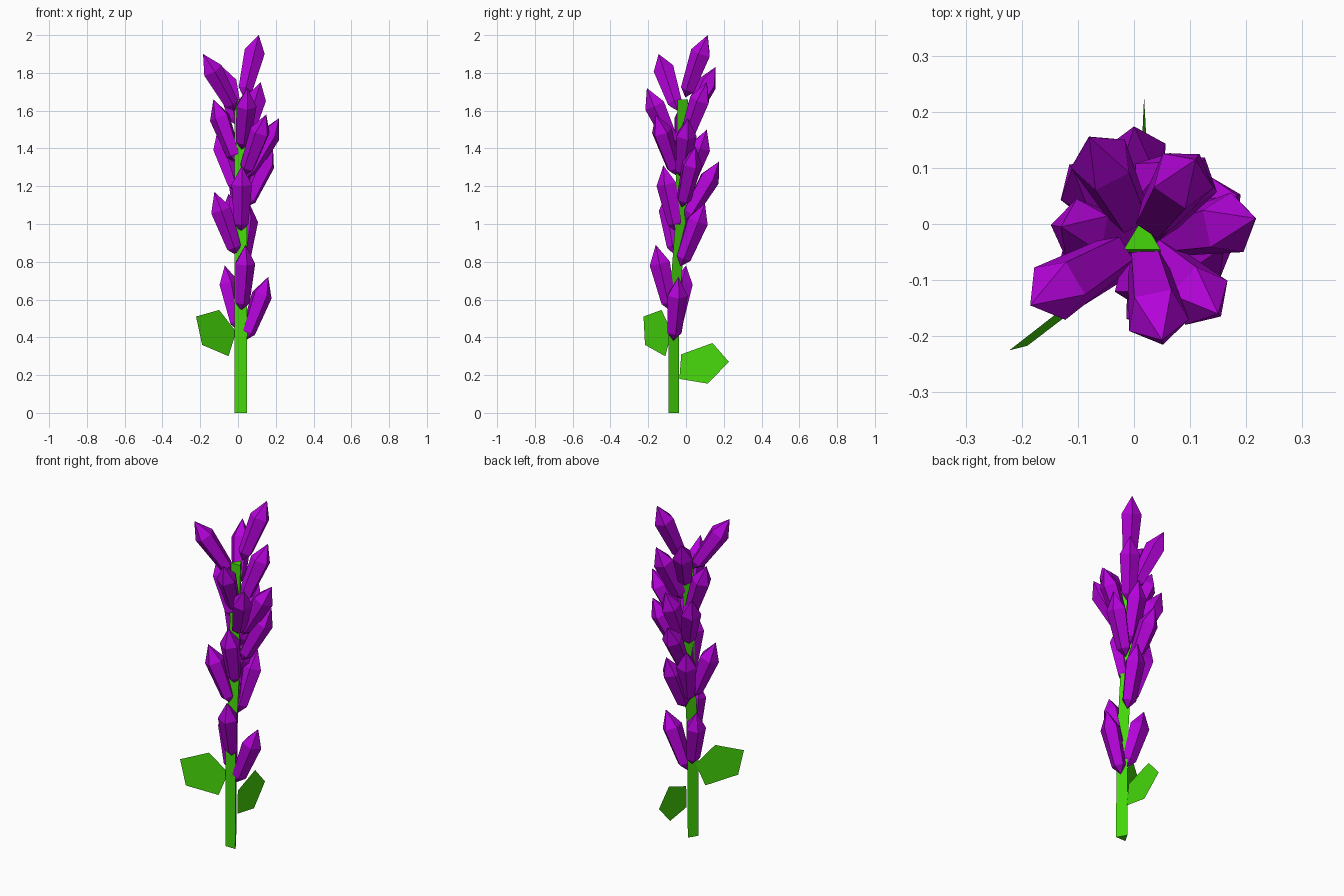
import bpy
from math import cos, sin, pi, sqrt
from mathutils import Vector

if "Cube" in bpy.data.objects:
    bpy.data.objects.remove(bpy.data.objects["Cube"])


def material(name, rgb):
    m = bpy.data.materials.new(name)
    m.diffuse_color = (*rgb, 1)
    m.use_nodes = True
    m.node_tree.nodes["Principled BSDF"].inputs["Base Color"].default_value = m.diffuse_color
    return m


green = material("leaf_green", (0.06, 0.68, 0.003))
purple = material("petal_purple", (0.46, 0.001, 0.70))


def build(name, verts, faces, mat):
    me = bpy.data.meshes.new(name)
    me.from_pydata(verts, [], faces)
    me.materials.append(mat)
    ob = bpy.data.objects.new(name, me)
    bpy.context.collection.objects.link(ob)
    return ob


# Stem: three-sided prism, upright at both ends with a slight bend between
tri = [(-0.018, -0.045), (0.047, -0.045), (0.015, 0.01)]
path = [(0, -0.048), (0.55, -0.046), (1.0, -0.012), (1.66, 0)]   # z, y shift
verts = [(x, y + s, z) for z, s in path for x, y in tri]
faces = [(2, 1, 0), (9, 10, 11)]
for k in range(0, 9, 3):
    for i in range(3):
        j = (i + 1) % 3
        faces.append((k + i, k + j, k + 3 + j, k + 3 + i))
build("stem", verts, faces, green)


def stem_shift(z):
    """Backward shift of the stem at height z."""
    for (z0, s0), (z1, s1) in zip(path, path[1:]):
        if z <= z1:
            return s0 + (s1 - s0) * (z - z0) / (z1 - z0)
    return path[-1][1]


# Leaves: flat pentagons
build("leaf_left",
      [(-0.222, -0.225, 0.51), (-0.10, -0.13, 0.545), (-0.01, -0.075, 0.43),
       (-0.05, -0.11, 0.30), (-0.19, -0.217, 0.36)], [(0, 1, 2, 3, 4)], green)
build("leaf_back",
      [(0.018, 0.227, 0.27), (0.014, 0.14, 0.37), (0.016, -0.025, 0.31),
       (0.022, -0.035, 0.18), (0.024, 0.115, 0.155)], [(0, 1, 2, 3, 4)], green)


def bud(name, tip, length=0.36, sides=5):
    """Pointed five-sided bud growing outward from the stem to its tip."""
    tip = Vector(tip)
    axis = Vector((0.015, -0.025 + stem_shift(tip.z - 0.3), 0))
    out = Vector((tip.x, tip.y, 0)) - axis
    run = out * 0.85
    base = tip - run
    base.z = tip.z - sqrt(length ** 2 - run.length ** 2)
    d = (tip - base).normalized()
    # one ridge points outward
    u = (out - d * out.dot(d)).normalized()
    v = d.cross(u)
    verts = [base]
    for t, r in ((0.13, 0.040), (0.72, 0.057)):
        c = base.lerp(tip, t)
        for i in range(sides):
            a = 2 * pi * i / sides
            verts.append(c + (u * cos(a) + v * sin(a)) * r)
    verts.append(tip)
    faces = []
    for i in range(sides):
        j = (i + 1) % sides
        a, b, c, e = 1 + i, 1 + j, 1 + sides + j, 1 + sides + i
        faces += [(0, b, a), (a, b, c, e), (e, c, 2 * sides + 1)]
    build(name, verts, faces, purple)


# Buds, from the bottom of the spike to the top
tips = [(0.16, -0.04, 0.72), (-0.07, 0.0, 0.78), (0.04, -0.16, 0.89),
        (0.06, 0.10, 1.11), (-0.125, -0.10, 1.17), (-0.05, 0.07, 1.16),
        (0.02, -0.12, 1.31), (0.0, 0.174, 1.33), (0.185, 0.05, 1.41),
        (-0.11, 0.10, 1.49), (0.06, 0.11, 1.50), (0.217, 0.01, 1.56),
        (0.15, -0.16, 1.58), (-0.13, -0.005, 1.66), (0.05, -0.207, 1.72),
        (0.12, 0.11, 1.75), (-0.08, 0.155, 1.83), (-0.185, -0.145, 1.90),
        (0.11, 0.115, 2.0)]
for n, t in enumerate(tips):
    bud(f"flower_bud_{n + 1}", t)
